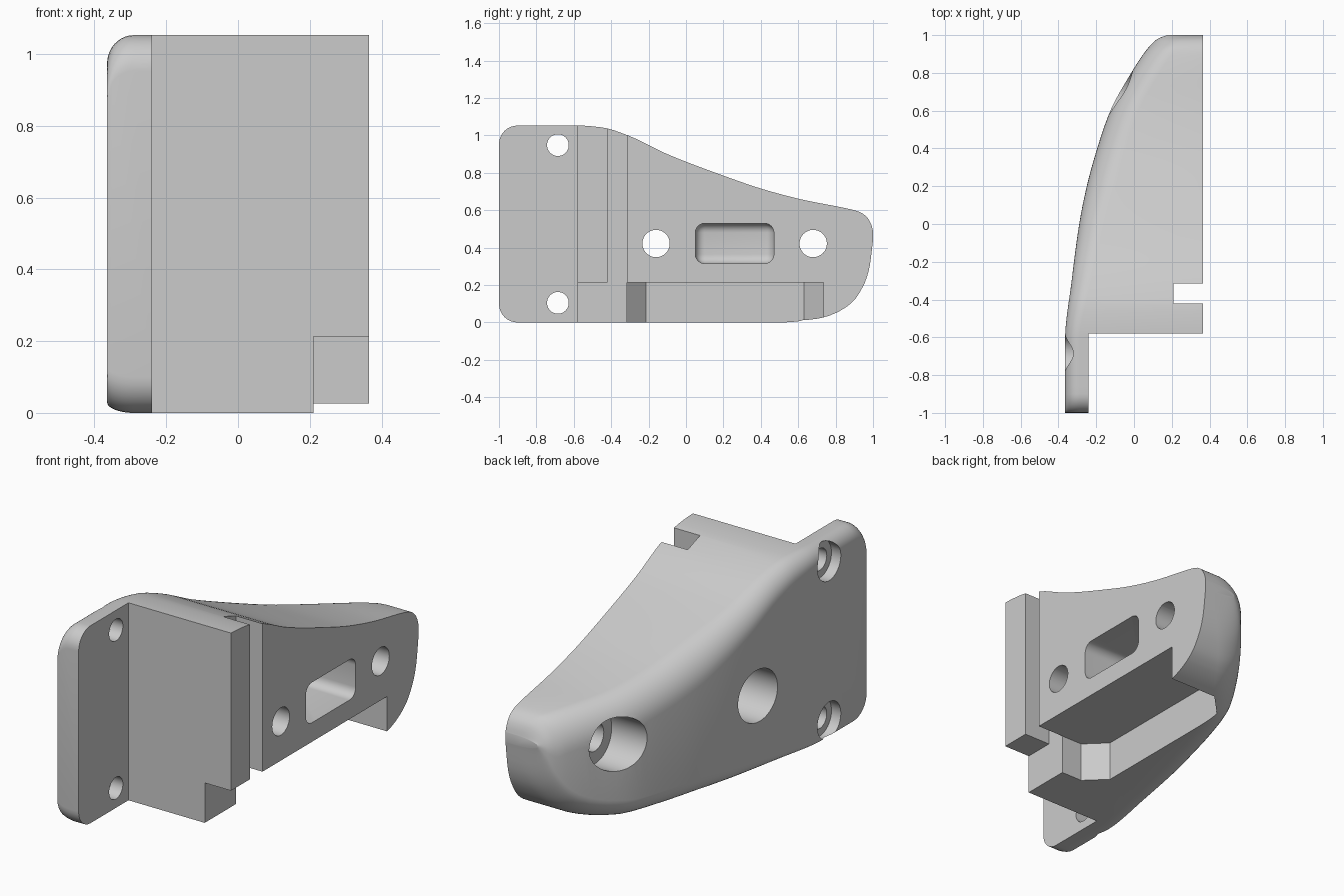
import bpy, bmesh, math
from mathutils import Matrix

cube = bpy.data.objects.get("Cube")
if cube:
    bpy.data.objects.remove(cube, do_unlink=True)

grey = bpy.data.materials.new("light_grey")
grey.use_nodes = True
grey.diffuse_color = (0.6, 0.6, 0.6, 1)
grey.node_tree.nodes["Principled BSDF"].inputs["Base Color"].default_value = (0.6, 0.6, 0.6, 1)

INNER = 0.365   # flat mounting side
OUTER = [(-1, -.365), (-.62, -.365), (-.3, -.33), (0, -.29), (.2, -.25), (.4, -.195),
         (.6, -.125), (.8, -.015), (.9, .05), (.95, .09), (.98, .125), (1, .175)]
TOP = [(-1, 1.053), (-.58, 1.053), (-.45, 1.043), (-.31, 1), (-.1, .9), (.2, .785), (.42, .71),
       (.63, .655), (.88, .605), (.93, .59), (.97, .56), (.99, .525), (1, .49)]
BOTTOM = [(-1, 0), (.58, 0), (.7, .018), (.8, .05), (.89, .11), (.95, .2), (.98, .29), (1, .44)]


def curve(points, y):
    """Smooth value at y through the points, without overshoot."""
    n = len(points)
    slope = [(points[i + 1][1] - points[i][1]) / (points[i + 1][0] - points[i][0]) for i in range(n - 1)]

    def tangent(i):
        if i == 0 or i == n - 1:
            return slope[min(i, n - 2)]
        a, b = slope[i - 1], slope[i]
        return 2 * a * b / (a + b) if a * b > 0 else 0

    i = max(k for k in range(n - 1) if points[k][0] <= y or k == 0)
    (y0, v0), (y1, v1) = points[i], points[i + 1]
    h = y1 - y0
    t = (y - y0) / h
    return (v0 * (1 + 2 * t) * (1 - t) ** 2 + h * tangent(i) * t * (1 - t) ** 2
            + v1 * t * t * (3 - 2 * t) + h * tangent(i + 1) * t * t * (t - 1))


def section(y, steps=10):
    """Cross-section at y: square on the inner side, rounded on the outer side."""
    x, top, low = curve(OUTER, y), curve(TOP, y), curve(BOTTOM, y)
    if y < -0.9:   # rounded flange corners
        d = y + 0.9
        inset = 0.1 - math.sqrt(max(0, 0.01 - d * d))
        top, low = top - inset, low + inset
    grow = min(1, max(0, (y + 0.6) / 0.8))
    rx = 0.075 + 0.075 * grow
    rx = min(rx, 0.8 * (INNER - x))
    rt = min(0.08 + 0.09 * grow, 0.45 * (top - low))
    rb = min(0.03 + 0.08 * grow, 0.45 * (top - low))
    pts = [(INNER, y, low), (INNER, y, top)]
    for k in range(steps + 1):
        a = math.pi / 2 * k / steps
        pts.append((x + rx * (1 - math.sin(a)), y, top - rt * (1 - math.cos(a))))
    for k in range(steps + 1):
        a = math.pi / 2 * k / steps
        pts.append((x + rx * (1 - math.cos(a)), y, low + rb * (1 - math.sin(a))))
    return pts


def make_object(name, bm):
    bmesh.ops.recalc_face_normals(bm, faces=bm.faces)
    mesh = bpy.data.meshes.new(name)
    bm.to_mesh(mesh)
    bm.free()
    mesh.materials.append(grey)
    obj = bpy.data.objects.new(name, mesh)
    bpy.context.collection.objects.link(obj)
    return obj


def box(name, x0, x1, y0, y1, z0, z1):
    bm = bmesh.new()
    bmesh.ops.create_cube(bm, size=1)
    bmesh.ops.scale(bm, vec=(x1 - x0, y1 - y0, z1 - z0), verts=bm.verts)
    bmesh.ops.translate(bm, vec=((x0 + x1) / 2, (y0 + y1) / 2, (z0 + z1) / 2), verts=bm.verts)
    return make_object(name, bm)


def bore(name, x0, x1, y, z, radius):
    bm = bmesh.new()
    bmesh.ops.create_cone(bm, cap_ends=True, segments=48, radius1=radius, radius2=radius, depth=x1 - x0,
                          matrix=Matrix.Translation(((x0 + x1) / 2, y, z)) @ Matrix.Rotation(math.pi / 2, 4, 'Y'))
    return make_object(name, bm)


# Body lofted from front to back
ys = [-1 + 0.1 * (1 - math.cos(math.pi / 2 * k / 8)) for k in range(8)]
ys += [-0.9 + 1.75 * k / 44 for k in range(44)]
ys += [0.85 + 0.15 * math.sin(math.pi / 2 * k / 16) for k in range(17)]
bm = bmesh.new()
rings = [[bm.verts.new(p) for p in section(y)] for y in ys]
count = len(rings[0])
for a, b in zip(rings, rings[1:]):
    for k in range(count):
        j = (k + 1) % count
        bm.faces.new((a[k], a[j], b[j], b[k]))
bm.faces.new(rings[0])
bm.faces.new(rings[-1])
body = make_object("bracket_body", bm)

# Flange step, vertical slot and low front notch
cutters = [box("flange_cut", -.24, .6, -1.3, -.58, -.3, 1.4),
           box("slot_cut", .21, .6, -.42, -.315, -.3, 1.4),
           box("notch_cut", .21, .6, -.7, -.37, -.3, .213)]

# Long bottom recess with chamfered inner corners
bm = bmesh.new()
outline = [(.6, -.315), (.085, -.315), (-.02, -.213), (-.02, .63), (.085, .735), (.6, .735)]
base = bm.faces.new([bm.verts.new((x, y, -.3)) for x, y in outline])
up = bmesh.ops.extrude_face_region(bm, geom=[base])["geom"]
bmesh.ops.translate(bm, vec=(0, 0, .513), verts=[v for v in up if isinstance(v, bmesh.types.BMVert)])
cutters.append(make_object("recess_cut", bm))

# Rounded blind pocket
pocket = box("pocket_cut", .0, .6, .05, .47, .315, .53)
bm = bmesh.new()
bm.from_mesh(pocket.data)
bmesh.ops.bevel(bm, geom=bm.edges[:], offset=.05, segments=6, profile=.5, affect='EDGES')
bm.to_mesh(pocket.data)
bm.free()
cutters.append(pocket)

# Counterbored screw holes
for z in (.105, .948):
    cutters += [bore("flange_hole", -.6, 0, -.685, z, .058), bore("flange_counterbore", -.6, -.31, -.685, z, .098)]
for y in (-.16, .68):
    cutters += [bore("main_hole", -.6, .6, y, .422, .073), bore("main_counterbore", -.6, .06, y, .422, .14)]

bpy.context.view_layer.objects.active = body
for cutter in cutters:
    mod = body.modifiers.new("cut", 'BOOLEAN')
    mod.operation = 'DIFFERENCE'
    mod.solver = 'EXACT'
    mod.object = cutter
    bpy.ops.object.modifier_apply(modifier=mod.name)
    bpy.data.objects.remove(cutter, do_unlink=True)

bpy.ops.object.select_all(action='DESELECT')
body.select_set(True)
bpy.ops.object.shade_smooth_by_angle(angle=math.radians(30))
